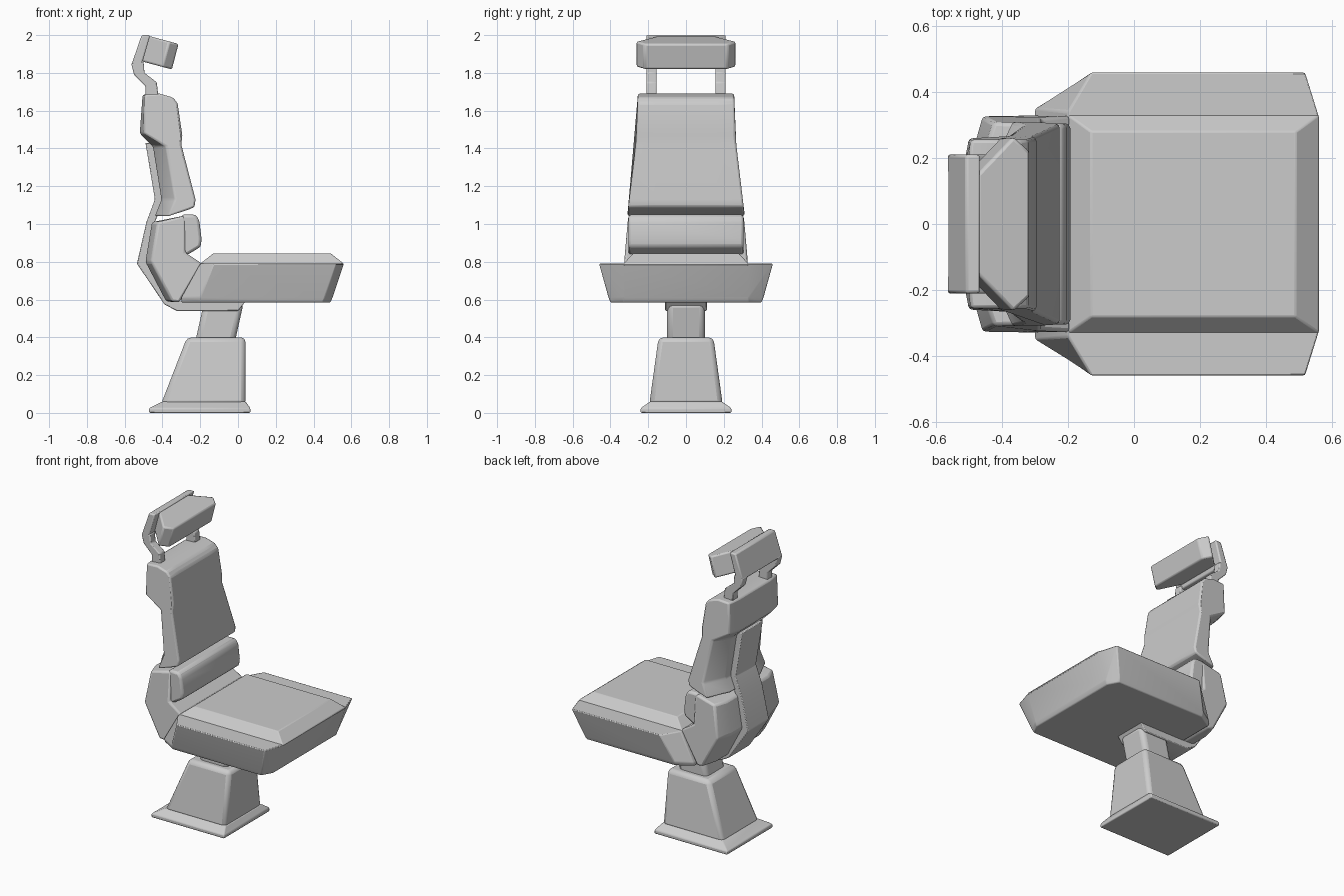
import bpy, bmesh, math

cube = bpy.data.objects.get("Cube")
if cube:
    bpy.data.objects.remove(cube)

grey = bpy.data.materials.new("plain_grey")
grey.use_nodes = True
colour = (0.6, 0.6, 0.6, 1)
grey.diffuse_color = colour
grey.node_tree.nodes["Principled BSDF"].inputs["Base Color"].default_value = colour


def loft(name, rings, bevel=0.0, segments=2, angle=30):
    """Skin matching rings of points and cap both ends."""
    bm = bmesh.new()
    loops = [[bm.verts.new(p) for p in ring] for ring in rings]
    n = len(loops[0])
    for a, b in zip(loops, loops[1:]):
        for i in range(n):
            j = (i + 1) % n
            bm.faces.new((a[i], a[j], b[j], b[i]))
    bm.faces.new(loops[0][::-1])
    bm.faces.new(loops[-1])
    bmesh.ops.recalc_face_normals(bm, faces=bm.faces)
    mesh = bpy.data.meshes.new(name)
    bm.to_mesh(mesh)
    bm.free()
    mesh.materials.append(grey)
    ob = bpy.data.objects.new(name, mesh)
    bpy.context.collection.objects.link(ob)
    if bevel:
        mod = ob.modifiers.new("soft_edges", "BEVEL")
        mod.width = bevel
        mod.segments = segments
        mod.limit_method = "ANGLE"
        mod.angle_limit = math.radians(25)
    bpy.ops.object.select_all(action="DESELECT")
    bpy.context.view_layer.objects.active = ob
    ob.select_set(True)
    bpy.ops.object.shade_smooth_by_angle(angle=math.radians(angle))
    return ob


def slab(name, profile, y0, y1, bevel=0.0):
    """Extrude a side profile between two y positions."""
    return loft(name, [[(x, y, z) for x, z in profile] for y in (y0, y1)], bevel)


def cushion(name, profile, half, inner, bevel):
    """Side profile (x, z, forward shift at the outer side), tapered by height."""
    def ring(side, outer):
        return [(x + s * outer, side * (half(z) if outer else inner), z)
                for x, z, s in profile]
    return loft(name, [ring(-1, 1), ring(-1, 0), ring(1, 0), ring(1, 1)], bevel)


def rect(x0, x1, half, z):
    return [(x0, -half, z), (x1, -half, z), (x1, half, z), (x0, half, z)]


def mirrored(points, z):
    """Complete a half outline, given from back to front, across y."""
    return [(x, y, z) for x, y in points] + [(x, -y, z) for x, y in reversed(points)]


# Pedestal: floor plate, tapered column and leaning post
loft("floor_plate", [rect(-0.47, 0.065, 0.24, 0), rect(-0.47, 0.065, 0.24, 0.025),
                     rect(-0.40, 0.04, 0.19, 0.06)], 0.006)
loft("pedestal", [rect(-0.41, 0.04, 0.195, 0.04), rect(-0.27, 0.04, 0.145, 0.40)], 0.025)
loft("post", [rect(-0.23, -0.02, 0.10, 0.36), rect(-0.18, 0.03, 0.10, 0.585)], 0.03, 3)

# Seat: flared pan and raised centre pad
loft("seat_pan", [
    mirrored([(-0.30, 0.34), (-0.20, 0.40), (0.45, 0.40), (0.49, 0.33)], 0.585),
    mirrored([(-0.30, 0.35), (-0.20, 0.41), (0.46, 0.41), (0.50, 0.33)], 0.61),
    mirrored([(-0.20, 0.34), (-0.13, 0.46), (0.52, 0.46), (0.56, 0.33)], 0.79)], 0.006)
loft("seat_pad", [rect(-0.20, 0.56, 0.33, 0.78), rect(-0.20, 0.56, 0.33, 0.79),
                  rect(-0.13, 0.49, 0.28, 0.845)], 0.012)

# Bent support strip running under the seat and up the back
outer = [(0.0, 0.54), (-0.325, 0.54), (-0.39, 0.575), (-0.535, 0.79),
         (-0.485, 1.01), (-0.44, 1.13), (-0.49, 1.43)]
inner = [(-0.44, 1.43), (-0.39, 1.13), (-0.44, 1.01), (-0.485, 0.80),
         (-0.36, 0.61), (-0.31, 0.59), (0.04, 0.59)]
slab("support_strip", outer + inner, -0.11, 0.11, 0.005)

# Lower back: wrap-around shell and lumbar pad
cushion("lower_back", [
    (-0.455, 1.01, 0.03), (-0.28, 1.045, 0), (-0.28, 0.85, 0), (-0.19, 0.79, 0),
    (-0.31, 0.585, 0), (-0.38, 0.59, 0.03), (-0.49, 0.80, 0.03)],
    lambda z: 0.305 + 0.09 * (1.05 - z) if z > 0.8 else 0.328, 0.22, 0.012)
slab("lumbar_pad", [(-0.30, 1.05), (-0.225, 1.05), (-0.205, 1.02), (-0.193, 0.92),
                    (-0.197, 0.88), (-0.27, 0.835), (-0.30, 0.84)], -0.305, 0.305, 0.015)

# Upper back cushion with a thicker shoulder block
cushion("upper_back", [
    (-0.505, 1.685, 0.01), (-0.415, 1.69, 0), (-0.345, 1.67, 0), (-0.32, 1.64, 0),
    (-0.295, 1.47, 0), (-0.30, 1.42, 0), (-0.225, 1.13, 0), (-0.23, 1.09, 0),
    (-0.265, 1.075, 0), (-0.44, 1.04, 0.07), (-0.405, 1.13, 0.07),
    (-0.45, 1.41, 0.07), (-0.52, 1.48, 0.02)],
    lambda z: 0.255 + 0.02 * (1.69 - z) if z > 1.45 else 0.26 + 0.12 * (1.47 - z),
    0.16, 0.01)

# Headrest bracket: two bent legs joined by a back plate
leg = [(-0.50, 1.86), (-0.565, 1.85), (-0.55, 1.79), (-0.49, 1.73), (-0.49, 1.66),
       (-0.42, 1.66), (-0.43, 1.75), (-0.495, 1.80)]
for side, name in ((-1, "right"), (1, "left")):
    slab(name + "_headrest_leg", leg, side * 0.155, side * 0.21, 0.006)
slab("headrest_plate", [(-0.51, 2.0), (-0.465, 2.0), (-0.505, 1.86), (-0.51, 1.835),
                        (-0.565, 1.84)], -0.21, 0.21, 0.008)

# Headrest: outline swept down its tilted axis
outline = [(-0.475, 0.15), (-0.365, 0.265), (-0.315, 0.22)]
head = []
for t in (0, 1):
    head.append([(x - 0.035 * t, y, 1.995 - 0.27 * (x + 0.47) - 0.135 * t)
                 for x, y, _ in mirrored(outline, 0)])
loft("headrest", head, 0.01)
